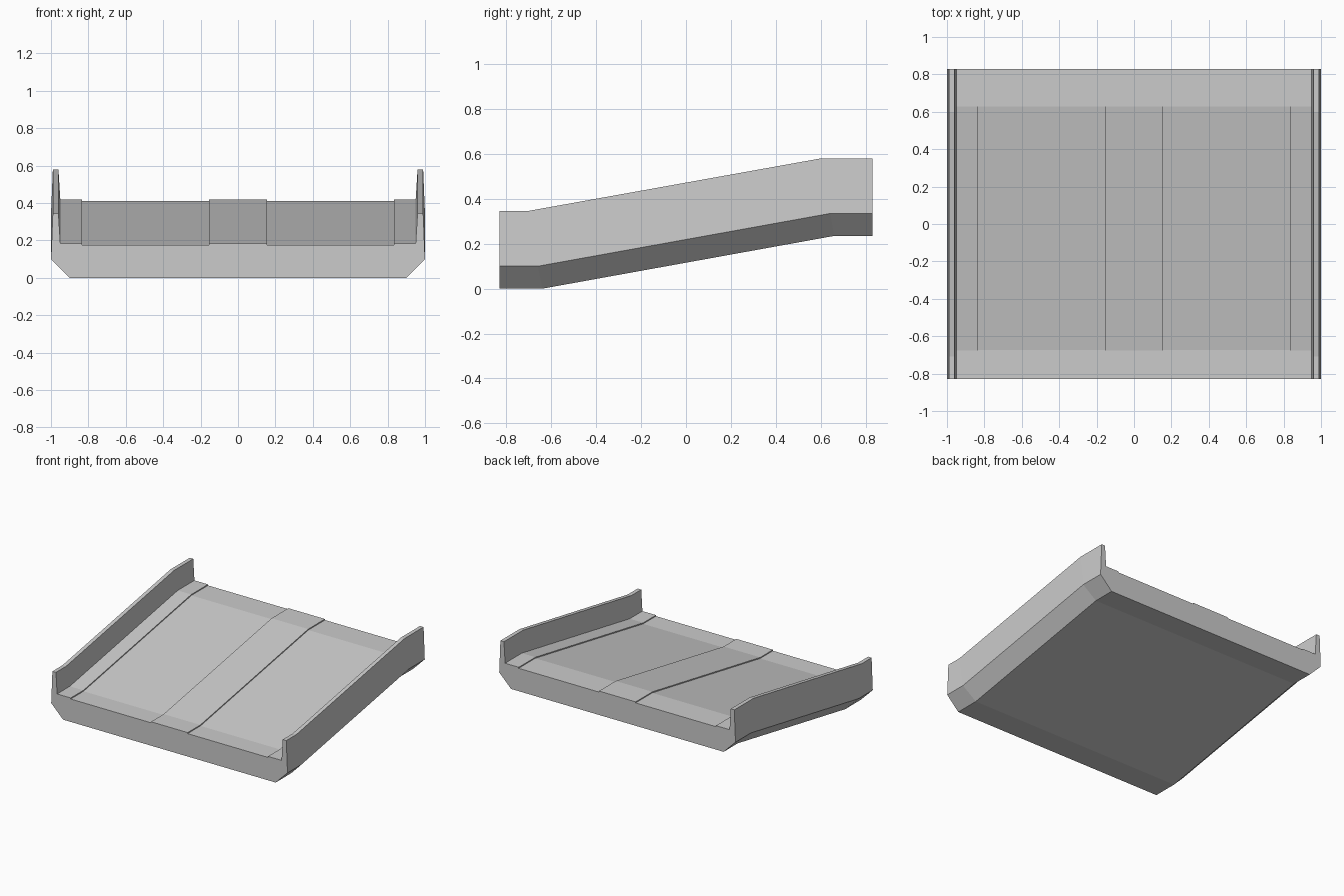
import bpy, bmesh

if "Cube" in bpy.data.objects:
    bpy.data.objects.remove(bpy.data.objects["Cube"])

# Right half of the cross-section, from bottom centre edge up and inwards (x, z)
half = [(0.90, 0.0), (1.0, 0.10), (0.99, 0.345), (0.96, 0.345), (0.95, 0.183),
        (0.835, 0.183), (0.835, 0.175), (0.155, 0.175), (0.155, 0.183)]
profile = half + [(-x, z) for x, z in reversed(half)]

RISE = 0.235
HALF_LENGTH = 0.83

# Stations along the ramp: the bends are mitred, so they shift with height
stations = [
    (lambda z: -HALF_LENGTH, 0.0),
    (lambda z: -0.64 - 0.20 * z, 0.0),
    (lambda z: 0.66 - 0.175 * z, RISE),
    (lambda z: HALF_LENGTH, RISE),
]

# Sweep the cross-section through the stations and cap both ends
bm = bmesh.new()
rings = [[bm.verts.new((x, y_at(z), z + lift)) for x, z in profile]
         for y_at, lift in stations]
n = len(profile)
for a, b in zip(rings, rings[1:]):
    for i in range(n):
        j = (i + 1) % n
        bm.faces.new((a[i], a[j], b[j], b[i]))
bm.faces.new(rings[0])
bm.faces.new(rings[-1][::-1])
bmesh.ops.recalc_face_normals(bm, faces=bm.faces)

mesh = bpy.data.meshes.new("road_ramp")
bm.to_mesh(mesh)
bm.free()
bpy.context.collection.objects.link(bpy.data.objects.new("road_ramp", mesh))
